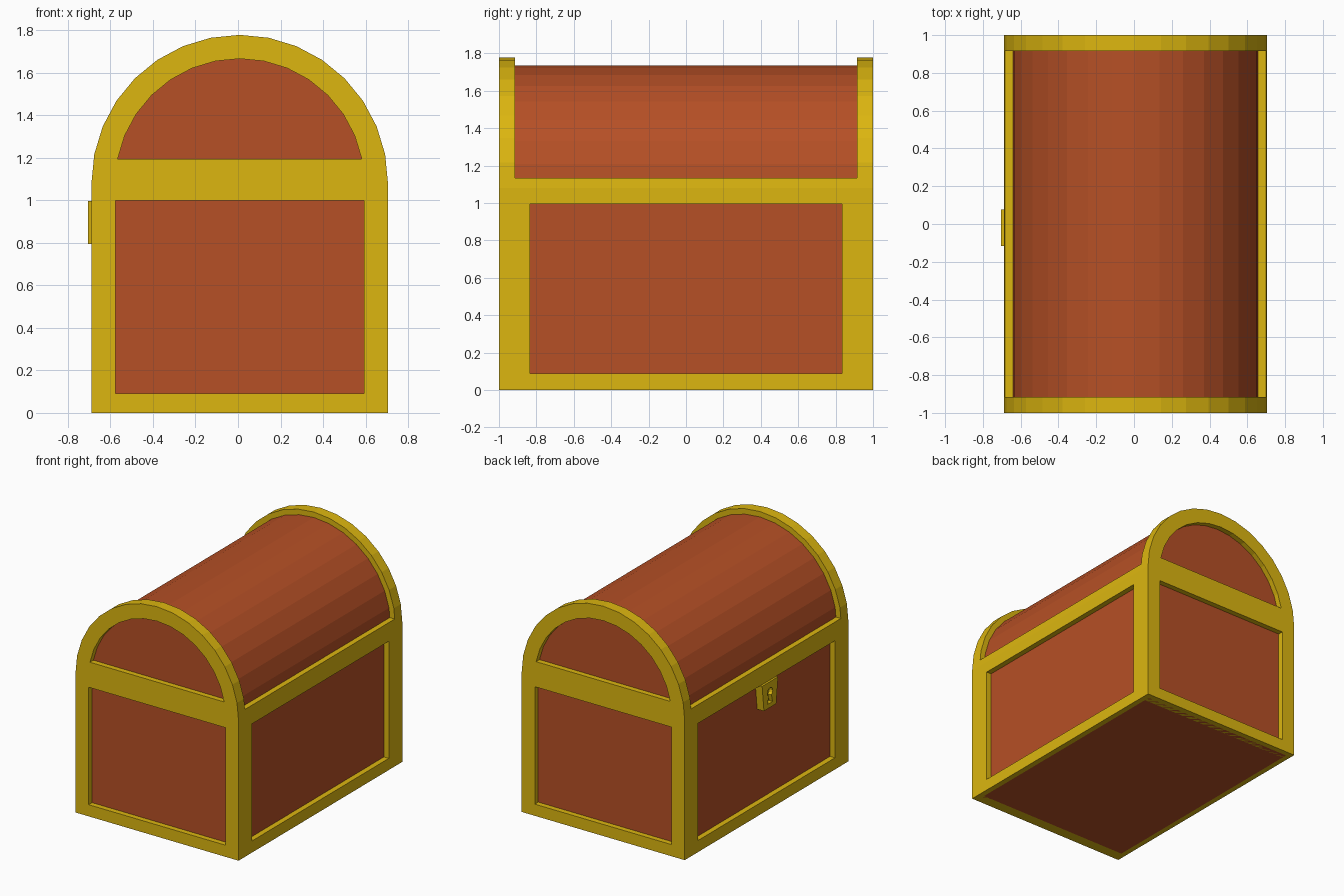
import bpy, bmesh, math

cube = bpy.data.objects.get("Cube")
if cube:
    bpy.data.objects.remove(cube, do_unlink=True)


def material(name, rgb):
    m = bpy.data.materials.new(name)
    m.use_nodes = True
    m.diffuse_color = (*rgb, 1)
    m.node_tree.nodes["Principled BSDF"].inputs["Base Color"].default_value = (*rgb, 1)
    return m


GOLD = material("gold trim", (0.716, 0.468, 0.005))
WOOD = material("red wood", (0.468, 0.080, 0.019))

CX = 0.008        # chest centre, shifted by the lock's thickness
R = 0.697         # half width and outer arch radius
SPRING = 1.08     # height where the arch starts
INSET = 0.042     # panel recess depth
RIM = 0.085       # thickness of the end frames
SEG = 16


def arc(radius, first=0, last=SEG):
    return [(CX + radius * math.cos(math.pi * i / SEG),
             SPRING + radius * math.sin(math.pi * i / SEG)) for i in range(first, last + 1)]


def rect(a0, a1, b0, b1):
    return [(a0, b0), (a1, b0), (a1, b1), (a0, b1)]


def arched(radius):
    return [(CX - radius, 0), (CX + radius, 0)] + arc(radius)


def plate(name, loops, axis, start, end, mat):
    """Extrude an outline with holes along x or y, from start to end."""
    curve = bpy.data.curves.new(name, 'CURVE')
    curve.dimensions = '2D'
    curve.fill_mode = 'BOTH'
    curve.extrude = abs(end - start) / 2
    for loop in loops:
        spline = curve.splines.new('POLY')
        spline.points.add(len(loop) - 1)
        for point, (a, b) in zip(spline.points, loop):
            point.co = (a, b, 0, 1)
        spline.use_cyclic_u = True
    temp = bpy.data.objects.new(name, curve)
    bpy.context.collection.objects.link(temp)
    evaluated = temp.evaluated_get(bpy.context.evaluated_depsgraph_get())
    mesh = bpy.data.meshes.new_from_object(evaluated)
    bpy.data.objects.remove(temp, do_unlink=True)
    bpy.data.curves.remove(curve)

    # stand the flat outline upright and weld it
    mid = (start + end) / 2
    bm = bmesh.new()
    bm.from_mesh(mesh)
    for v in bm.verts:
        a, b, c = v.co
        v.co = (mid + c, a, b) if axis == 'x' else (a, mid - c, b)
    bmesh.ops.remove_doubles(bm, verts=bm.verts, dist=0.0002)
    bmesh.ops.recalc_face_normals(bm, faces=bm.faces)
    # the underside of the chest is bare wood
    for f in bm.faces:
        f.smooth = False
        f.material_index = int(f.normal.z < -0.9 and f.calc_center_median().z < 0.01)
    bm.to_mesh(mesh)
    bm.free()
    mesh.name = name
    mesh.materials.clear()
    mesh.materials.append(mat)
    mesh.materials.append(WOOD)
    obj = bpy.data.objects.new(name, mesh)
    bpy.context.collection.objects.link(obj)
    return obj


# Wooden core: body panels and barrel lid in one arched block
plate("wooden_body", [arched(R - INSET)], 'y', -1 + INSET, 1 - INSET, WOOD)

# Arched end frames with a square and a half-round opening
end_loops = [arched(R),
             rect(CX - 0.585, CX + 0.585, 0.09, 0.998),
             arc(0.585, 1, SEG - 1)]
for name, s in (("front_frame", -1), ("back_frame", 1)):
    plate(name, end_loops, 'y', s * (1 - RIM), s, GOLD)

# Side frames and the ledges the barrel lid rests on
side_y = 1 - RIM
side_loops = [rect(-side_y, side_y, 0, SPRING), rect(-0.835, 0.835, 0.09, 0.995)]
for name, s in (("left", 1), ("right", -1)):
    plate(name + "_frame", side_loops, 'x', CX + s * (R - INSET), CX + s * R, GOLD)
    ledge = [(CX + s * x, z) for x, z in
             ((0.63, SPRING), (R, SPRING), (0.6915, 1.135), (0.63, 1.135))]
    plate(name + "_ledge", [ledge], 'y', -side_y, side_y, GOLD)

# Tapered lock plate with a keyhole, over a backing plate
LY = -0.02
shield = [(LY - 0.075, 0.795), (LY + 0.075, 0.795), (LY + 0.097, 0.995), (LY - 0.097, 0.995)]
keyhole = [(LY - 0.03, 0.83), (LY + 0.03, 0.83)]
keyhole += [(LY + 0.033 * math.cos(math.radians(t)), 0.915 + 0.033 * math.sin(math.radians(t)))
            for t in range(-60, 241, 30)]
panel_x = CX - R + INSET
plate("lock_plate", [shield, keyhole], 'x', -0.705, -0.675, GOLD)
plate("lock_backing", [shield], 'x', -0.675, panel_x, GOLD)
